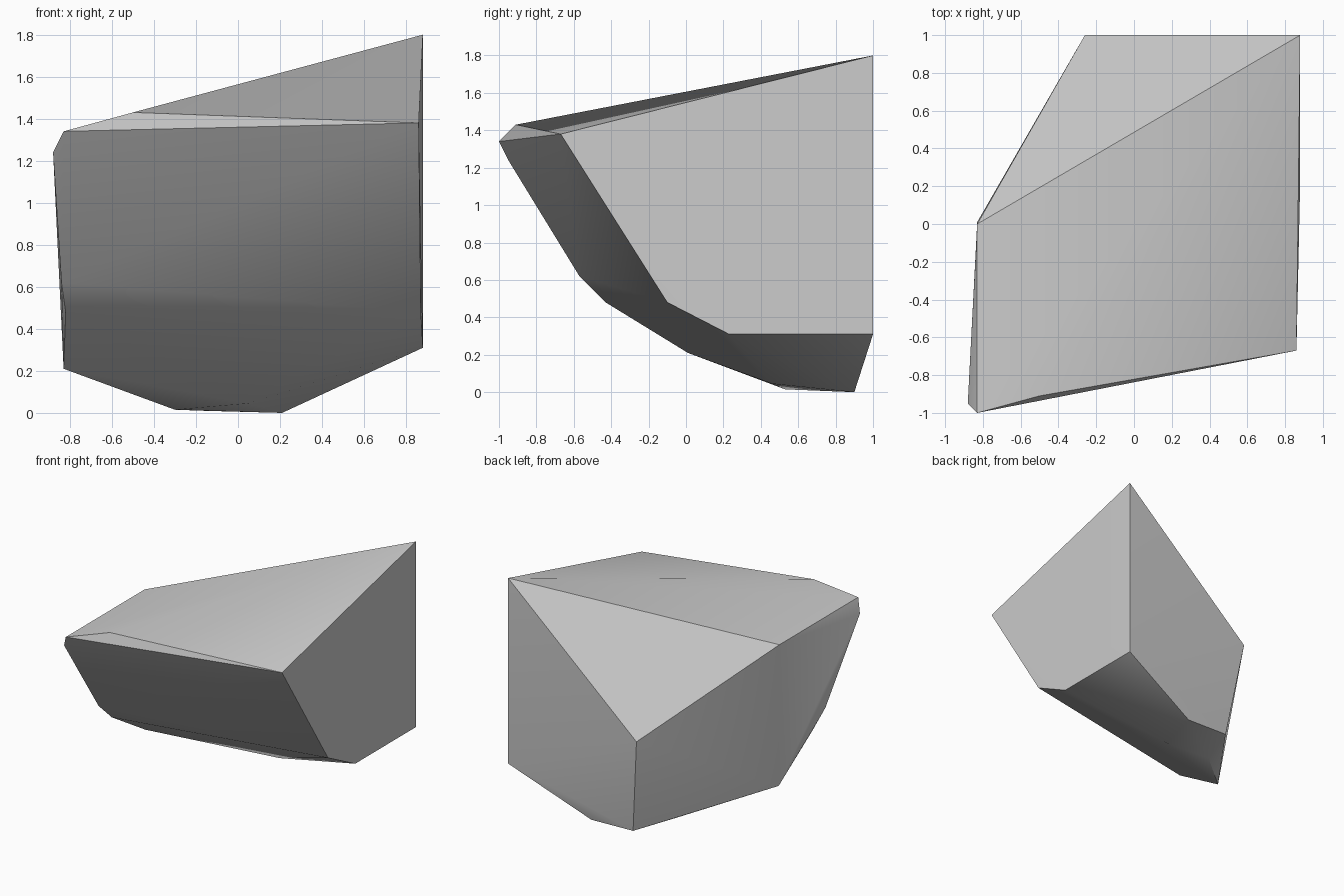
import bpy
import bmesh
import math

default_cube = bpy.data.objects.get("Cube")
if default_cube:
    bpy.data.objects.remove(default_cube, do_unlink=True)


def make_material(name, color):
    material = bpy.data.materials.new(name)
    material.use_nodes = True
    material.diffuse_color = color
    shader = next(n for n in material.node_tree.nodes if n.type == "BSDF_PRINCIPLED")
    shader.inputs["Base Color"].default_value = color
    shader.inputs["Roughness"].default_value = 0.9
    return material


def make_chiselled_block(name, corners, material):
    """Wrap a closed convex block around its corner points."""
    mesh = bpy.data.meshes.new(name)
    block = bpy.data.objects.new(name, mesh)
    bpy.context.collection.objects.link(block)

    bm = bmesh.new()
    for corner in corners:
        bm.verts.new(corner)
    hull = bmesh.ops.convex_hull(bm, input=bm.verts[:])
    leftovers = [g for g in hull["geom_interior"] if isinstance(g, bmesh.types.BMVert)]
    bmesh.ops.delete(bm, geom=leftovers, context="VERTS")

    # Merge triangles that lie in one flat facet
    bmesh.ops.dissolve_limit(bm, angle_limit=math.radians(1),
                             verts=bm.verts[:], edges=bm.edges[:])
    bmesh.ops.recalc_face_normals(bm, faces=bm.faces[:])
    bm.to_mesh(mesh)
    bm.free()
    mesh.materials.append(material)

    # Soften shallow facets and keep the broken edges crisp
    bpy.ops.object.select_all(action="DESELECT")
    block.select_set(True)
    bpy.context.view_layer.objects.active = block
    bpy.ops.object.shade_smooth_by_angle(angle=math.radians(30))
    return block


# Tall flat side of the rock
left_side = [(.88, 1, 1.8), (.88, 1, .31), (.88, .23, .31),
             (.87, -.1, .48), (.86, -.67, 1.38)]

# Front lip and sloping top
top_rim = [(-.83, -1, 1.34), (-.5, -.91, 1.43), (-.83, 0, 1.34), (-.26, 1, .79)]

# Rounded front and right flank
right_flank = [(-.88, -.95, 1.24), (-.84, -.57, .62), (-.82, -.43, .48), (-.83, .01, .21)]

# Small resting face and the undercut beneath it
underside = [(.21, .9, 0), (-.16, .9, .01), (-.3, .53, .015), (.05, .46, .045)]

stone = make_material("stone grey", (.6, .6, .6, 1))
make_chiselled_block("rock", left_side + top_rim + right_flank + underside, stone)
